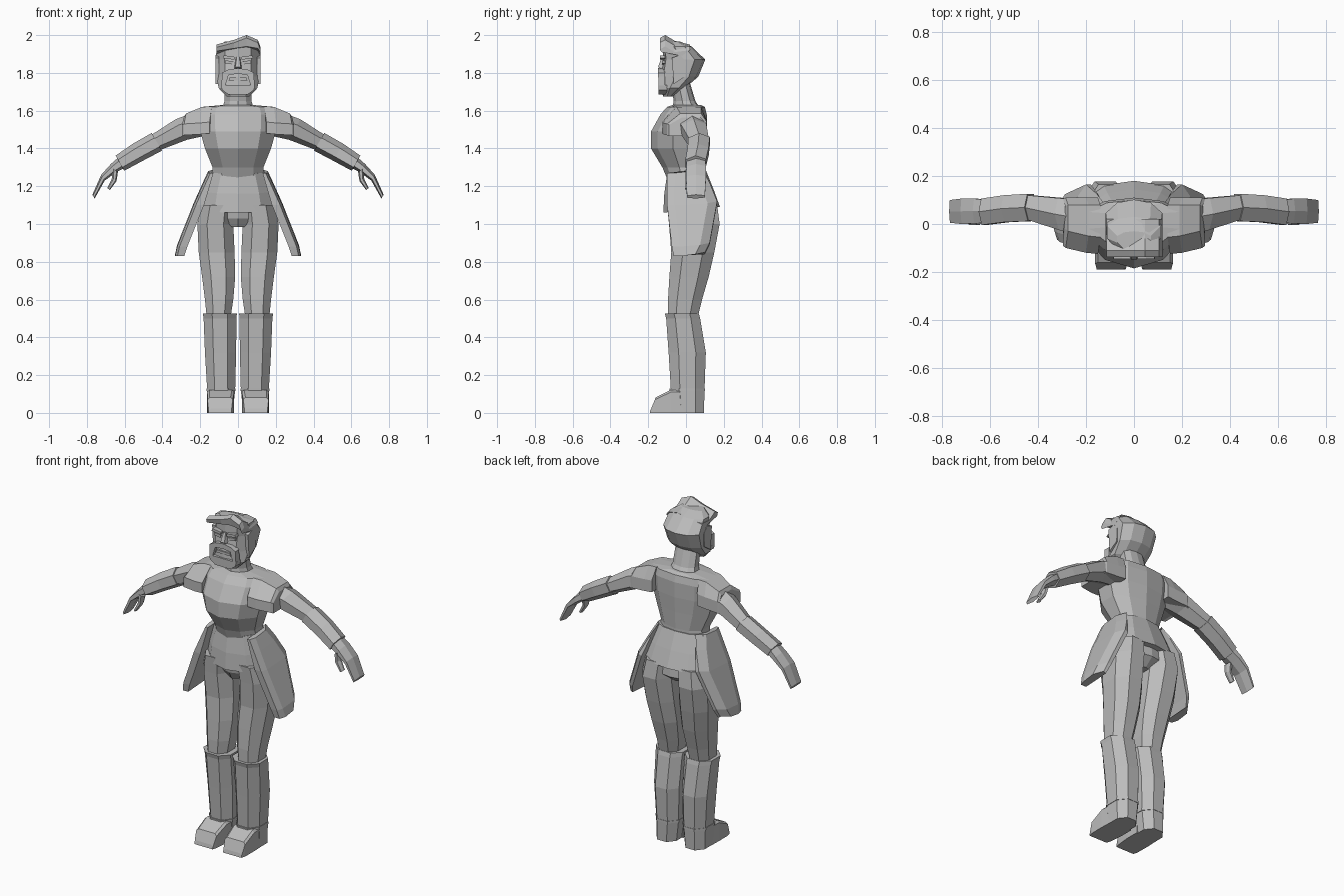
import bpy, bmesh
from mathutils import Vector

grey = bpy.data.materials.new("plain grey")
grey.diffuse_color = (0.5, 0.5, 0.5, 1)


def loft(name, rings, mirror=False):
    """Skin a list of equal-length rings and cap both ends."""
    bm = bmesh.new()
    rows = [[bm.verts.new(p) for p in r] for r in rings]
    n = len(rows[0])
    for a, b in zip(rows, rows[1:]):
        for i in range(n):
            j = (i + 1) % n
            bm.faces.new((a[i], a[j], b[j], b[i]))
    bm.faces.new(rows[0][::-1])
    bm.faces.new(rows[-1])
    bmesh.ops.recalc_face_normals(bm, faces=bm.faces[:])
    me = bpy.data.meshes.new(name)
    bm.to_mesh(me)
    bm.free()
    me.materials.append(grey)
    ob = bpy.data.objects.new(name, me)
    bpy.context.collection.objects.link(ob)
    if mirror:
        ob.modifiers.new("Mirror", 'MIRROR').use_mirror_merge = False
    return ob


def body_ring(z, w, yf, yb, front=0.12, tilt=0.0):
    """Ten-sided section with a centre ridge at front and back."""
    d = yb - yf
    half = [(0, yf), (.6 * w, yf + front * d), (w, yf + .4 * d),
            (w, yb - .25 * d), (.6 * w, yb - .06 * d), (0, yb)]
    pts = half + [(-x, y) for x, y in half[-2:0:-1]]
    return [(x, y, z + tilt * (y - yf)) for x, y in pts]


def limb_ring(z, x0, x1, y0, y1, c=0.27):
    """Chamfered box section for legs and boots."""
    a, b = c * (x1 - x0), c * (y1 - y0)
    return [(x, y, z) for x, y in (
        (x0 + a, y0), (x1 - a, y0), (x1, y0 + b), (x1, y1 - b),
        (x1 - a, y1), (x0 + a, y1), (x0, y1 - b), (x0, y0 + b))]


def arm_ring(x, z, t, y0, y1, dx=0.5, dz=0.87):
    """Six-sided section across an arm that slopes down and outward."""
    ym = (y0 + y1) / 2
    offs = [(y0, -.55), (y0, .45), (ym, 1), (y1, .55), (y1, -.45), (ym, -1)]
    return [(x + dx * t * k, y, z + dz * t * k) for y, k in offs]


def plate(name, outline, y0, y1, mirror=False):
    """Extrude an x-z outline between two depths."""
    return loft(name, [[(x, y, z) for x, z in outline] for y in (y0, y1)], mirror)


# Torso with chest, and the short flared tunic below the waist
loft("torso", [body_ring(*r) for r in (
    (1.24, .14, -.10, .10), (1.30, .135, -.125, .10), (1.40, .175, -.185, .105),
    (1.49, .20, -.185, .11), (1.58, .205, -.135, .11), (1.62, .19, -.10, .10),
    (1.63, .08, -.07, .08))])
loft("tunic_skirt", [body_ring(*r, .1, .1) for r in (
    (1.06, .21, -.12, .18), (1.16, .185, -.115, .145), (1.265, .15, -.10, .105))])
loft("hips", [body_ring(*r) for r in (
    (.985, .05, -.06, .10), (1.03, .15, -.085, .155), (1.12, .185, -.10, .145))])

# Legs
loft("thigh", [limb_ring(*r) for r in (
    (.50, .04, .165, -.095, .06), (.60, .025, .175, -.095, .085),
    (.72, .015, .19, -.088, .12), (.85, .018, .208, -.078, .15),
    (1.0, .025, .215, -.09, .178), (1.10, .02, .195, -.10, .165))], True)
loft("boot", [limb_ring(*r) for r in (
    (.0, .028, .16, -.07, .095), (.12, .015, .163, -.08, .098),
    (.32, .01, .175, -.092, .105), (.50, .008, .182, -.105, .075),
    (.525, .006, .186, -.112, .068))], True)
loft("boot_foot", [[(x0, y, 0), (x1, y, 0), (x1, y, h), (x1 - .012, y + dy, h + .012),
                    (x0 + .012, y + dy, h + .012), (x0, y, h)]
                   for x0, x1, y, h, dy in (
    (.035, .155, -.19, .01, .005), (.028, .162, -.165, .07, .005),
    (.02, .163, -.08, .11, 0), (.02, .16, .0, .11, 0))], True)
loft("boot_ankle_band", [limb_ring(*r) for r in (
    (.115, .012, .166, -.086, .10), (.128, .012, .166, -.087, .10))], True)

# Coat tails hanging at each side
loft("coat_tail", [[(xi, y0, z), (xo - .012, y0, z), (xo, y0 + .04, z),
                    (xo, y1 - .05, z + .01), (xo - .035, y1, z + .02), (xi, y1, z + .01)]
                   for z, xi, xo, y0, y1 in (
    (.83, .285, .333, -.065, .10), (.88, .268, .322, -.075, .125),
    (1.10, .18, .235, -.10, .165), (1.20, .15, .19, -.10, .125),
    (1.27, .13, .158, -.10, .085))], True)

# Shoulder capes and arms
loft("shoulder_cape", [[(x, y0, zb), (x, y0, zb + .06), (x - .01, y0 + .07, zt),
                        (x - .01, y1 - .03, zt), (x, y1, zb + .07), (x, y1, zb)]
                       for x, y0, y1, zb, zt in (
    (.15, -.125, .11, 1.48, 1.622), (.20, -.12, .11, 1.475, 1.62),
    (.285, -.10, .11, 1.47, 1.585), (.297, -.09, .105, 1.465, 1.565))], True)
loft("upper_arm", [arm_ring(*r) for r in (
    (.20, 1.53, .07, -.05, .10), (.30, 1.50, .062, -.025, .108),
    (.435, 1.432, .046, .018, .12))], True)
loft("forearm_cuff", [arm_ring(*r) for r in (
    (.43, 1.435, .054, .012, .126), (.53, 1.38, .052, .008, .12),
    (.625, 1.322, .046, -.004, .106))], True)
loft("hand", [arm_ring(*r) for r in (
    (.61, 1.33, .033, .005, .10), (.66, 1.295, .026, .002, .106),
    (.715, 1.245, .018, 0, .106), (.765, 1.145, .012, .005, .10))], True)
loft("thumb", [arm_ring(*r, .8, .5) for r in (
    (.65, 1.285, .018, -.003, .05), (.655, 1.235, .015, -.005, .035),
    (.685, 1.185, .009, -.005, .028))], True)

# Neck and head
loft("neck", [body_ring(*r) for r in (
    (1.60, .085, -.075, .085), (1.65, .072, -.065, .05), (1.75, .07, -.08, .02))])
loft("head", [body_ring(*r, .07) for r in (
    (1.675, .06, -.12, -.07), (1.72, .103, -.138, -.005), (1.78, .112, -.135, .065),
    (1.87, .118, -.122, .102), (1.94, .112, -.12, .03), (1.965, .07, -.11, -.03))])

# Swept hair across the brow, leaning to one side
loft("hair_quiff", [[(x, -.13, z0), (x, -.138, z1 - .015), (x, -.11, z1),
                     (x, -.06, z1 - .03), (x, .02, z0 + .01), (x, -.02, z0 - .02)]
                    for x, z0, z1 in (
    (-.115, 1.915, 1.95), (-.02, 1.93, 1.975), (.045, 1.94, 2.0),
    (.105, 1.93, 1.975), (.118, 1.91, 1.94))])
side = [(-.075, 1.88), (-.03, 1.895), (0, 1.86), (-.005, 1.78), (-.065, 1.74)]
loft("sideburn", [[(x, y, z) for y, z in side] for x in (.10, .119)], True)

# Face: brows, eyes, nose, moustache and open mouth with teeth
plate("brow", [(.018, 1.885), (.075, 1.893), (.08, 1.878), (.02, 1.87)], -.137, -.11, True)
plate("eye", [(.025, 1.862), (.07, 1.866), (.068, 1.85), (.03, 1.845)], -.126, -.11, True)
loft("nose", [[(-w, -.11, z), (-w * .6, y, z), (w * .6, y, z), (w, -.11, z)]
              for w, y, z in ((.024, -.135, 1.822), (.022, -.148, 1.832), (.012, -.128, 1.885))])
plate("moustache", [(0, 1.825), (.05, 1.818), (.085, 1.80), (.085, 1.775), (.05, 1.79),
                    (0, 1.795)], -.147, -.11, True)
plate("mouth_side", [(.05, 1.79), (.085, 1.78), (.088, 1.73), (.068, 1.728)], -.146, -.11, True)
plate("teeth", [(-.045, 1.775), (.045, 1.775), (.05, 1.76), (-.05, 1.76)], -.141, -.11)
plate("beard", [(-.088, 1.735), (.088, 1.735), (.085, 1.71), (.05, 1.685), (-.05, 1.685),
                (-.085, 1.71)], -.145, -.10)
